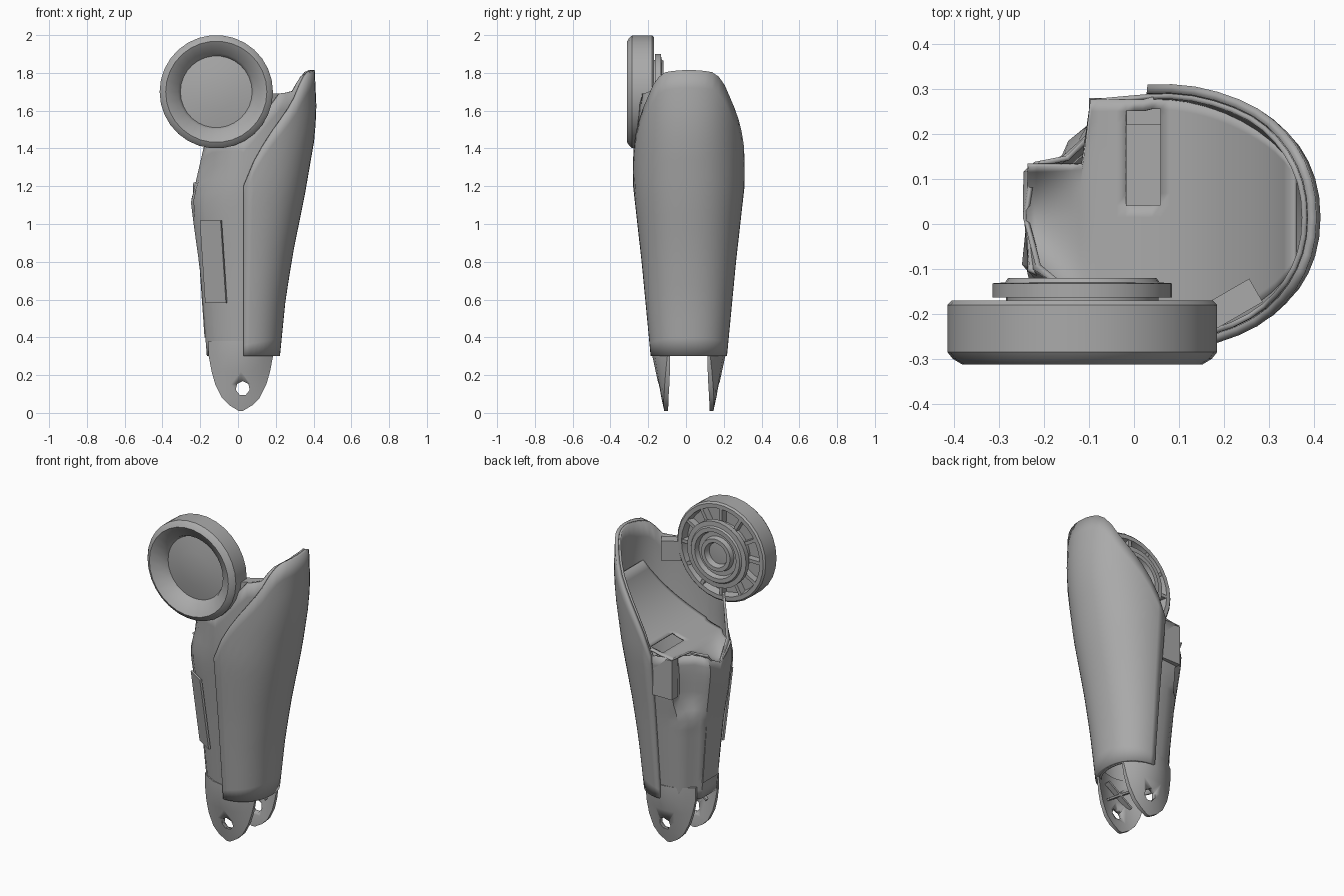
import bpy, bmesh, math
from mathutils import Matrix, Vector

if "Cube" in bpy.data.objects:
    bpy.data.objects.remove(bpy.data.objects["Cube"])

grey = bpy.data.materials.new("plain grey")
grey.use_nodes = True
grey.diffuse_color = (0.4, 0.4, 0.4, 1)
grey.node_tree.nodes["Principled BSDF"].inputs["Base Color"].default_value = (0.4, 0.4, 0.4, 1)

YC, XC = 0.015, 0.03          # leg axis
WX, WZ, WR = -0.115, 1.7, 0.3  # knee joint axis and radius


def interp(table, t):
    if t <= table[0][0]:
        return table[0][1]
    for (a, p), (b, q) in zip(table, table[1:]):
        if t <= b:
            return p + (q - p) * (t - a) / (b - a)
    return table[-1][1]


# Leg silhouettes by height, and rim heights by distance round the shell
OUTER_X = [(.3, .222), (.6, .252), (.85, .292), (1.15, .353), (1.45, .405), (1.6, .416), (1.82, .406)]
INNER_X = [(.3, -.165), (.75, -.2), (1, -.235), (1.12, -.25), (1.22, -.222), (1.3, -.195), (1.45, -.185)]
HALF_Y = [(.3, .202), (.8, .25), (1.2, .295), (1.4, .3)]
SHELL_TOP = [(0, 1.2), (.15, 1.35), (.32, 1.46), (.68, 1.65), (.8, 1.74), (.9, 1.8), (1, 1.815)]
FRONT_TOP = [(0, 1.45), (.3, 1.6), (.5, 1.69), (.7, 1.7), (.85, 1.78), (1, 1.81)]
HOLLOW_FRONT = [(-.235, .12), (-.19, .145), (-.14, .18), (-.09, .235), (XC, .25)]


def finish(name, bm, angle=35):
    mesh = bpy.data.meshes.new(name)
    bm.to_mesh(mesh)
    bm.free()
    mesh.materials.append(grey)
    ob = bpy.data.objects.new(name, mesh)
    bpy.context.collection.objects.link(ob)
    bpy.ops.object.select_all(action='DESELECT')
    ob.select_set(True)
    bpy.context.view_layer.objects.active = ob
    bpy.ops.object.shade_smooth_by_angle(angle=math.radians(angle))
    return ob


def loft(name, rows, closed=False, caps=False, skip=None, thick=0):
    bm = bmesh.new()
    grid = [[bm.verts.new(p) for p in row] for row in rows]
    n = len(rows[0])
    for j in range(len(rows) - 1):
        for i in range(n if closed else n - 1):
            k = (i + 1) % n
            quad = (grid[j][i], grid[j][k], grid[j + 1][k], grid[j + 1][i])
            if not (skip and skip(sum((v.co for v in quad), Vector()) / 4)):
                bm.faces.new(quad)
    if caps:
        bm.faces.new(grid[0][::-1])
        bm.faces.new(grid[-1])
        bmesh.ops.recalc_face_normals(bm, faces=bm.faces)
    ob = finish(name, bm)
    if thick:
        mod = ob.modifiers.new("thickness", 'SOLIDIFY')
        mod.thickness, mod.offset = thick, -1
    return ob


def box(name, centre, size, turn=None):
    bm = bmesh.new()
    bmesh.ops.create_cube(bm, size=1)
    m = Matrix.Translation(centre) @ (turn or Matrix()) @ Matrix.Diagonal((*size, 1))
    bmesh.ops.transform(bm, matrix=m, verts=bm.verts)
    return finish(name, bm)


def lathe(name, profile, x=WX, z=WZ, steps=30):
    bm = bmesh.new()
    verts = [bm.verts.new((x + r, y, z)) for r, y in profile]
    edges = [bm.edges.new(p) for p in zip(verts, verts[1:])]
    bmesh.ops.spin(bm, geom=verts + edges, cent=(x, 0, z), axis=(0, 1, 0),
                   angle=math.tau, steps=steps, use_duplicate=False)
    bmesh.ops.remove_doubles(bm, verts=bm.verts, dist=1e-4)
    bmesh.ops.recalc_face_normals(bm, faces=bm.faces)
    return finish(name, bm)


def round_point(a, z, inset=0):
    # slightly squared half ellipse
    c, s = max(math.cos(a), 0) ** .92, math.copysign(abs(math.sin(a)) ** .92, a)
    return (XC + (interp(OUTER_X, z) - XC - inset) * c,
            YC + (interp(HALF_Y, z) - inset) * s, z)


# Outer half shell with its slanted top rim
ANGLES = [math.radians(-90 + 7.5 * i) for i in range(25)]
ROWS = 16
shell = []
for j in range(ROWS + 1):
    row = []
    for a in ANGLES:
        rim = interp(SHELL_TOP, math.cos(a))
        row.append(round_point(a, .3 + (rim - .3) * j / ROWS))
    shell.append(row)
loft("outer_shell", shell, thick=.02)

# Inner body: liner of the shell, closed on the inner side by a faceted calf.
# Each calf column: upper x and y, lower x and y, rim height
CALF = [(-.35, .97, -.3, .97, 1.21), (-.46, .96, -.55, .9, 1.2), (-.46, .72, -.74, .74, 1.2),
        (-.7, .5, -.8, .6, 1.2), (-.92, .46, -.92, .5, 1.2), (-1, .38, -1, .38, 1.19),
        (-1, 0, -1, 0, 1.13), (-1, -.4, -1, -.4, 1.23), (-.96, -.52, -.94, -.52, 1.42),
        (-.76, -.72, -.76, -.72, 1.45), (-.4, -.92, -.4, -.92, 1.46), (-.15, -.99, -.15, -.99, 1.46)]
body = []
for j in range(ROWS + 1):
    row = []
    for a in ANGLES:
        rim = FRONT_TOP if a < 0 else SHELL_TOP
        z = .3 + (interp(rim, math.cos(a)) - .3) * j / ROWS
        row.append(round_point(a, z, .021))
    for ux, uy, lx, ly, top in CALF:
        z = .3 + (top - .3) * j / ROWS
        nx = interp([(.82, lx), (.92, ux)], z)
        ny = interp([(.82, ly), (.92, uy)], z)
        row.append((XC + (XC - interp(INNER_X, z)) * nx,
                    YC + (interp(HALF_Y, z) - .021) * ny, z))
    body.append(row)
loft("inner_body", body, closed=True, thick=.012)

# Knee hollow: a trough curved about the joint axis, dipping over the calf, with one slot
hollow = []
for j in range(31):
    x = -.237 + .6 * j / 30
    z = WZ - math.sqrt(.25 - (x - WX) ** 2)
    dip = .6 * max(0, -.09 - x)
    front, back = interp(HOLLOW_FRONT, x), .262 if x > -.1 else .12
    if x > XC:
        reach = interp(OUTER_X, z) - XC - .026
        front = back = .268 * max(0, 1 - ((x - XC) / reach) ** 2.2) ** .46
    hollow.append([(x, YC + t * (back if t > 0 else front), z - dip * (1 - t * t))
                   for t in [i / 10 - 1 for i in range(21)]])
loft("knee_hollow", hollow, skip=lambda c: -.01 < c.x < .06 and .03 < c.y < .25, thick=.01)
box("slot_floor", (.025, .13, 1.08), (.16, .24, .02))

# Calf details: raised back block, calf pad and front access plate
box("back_block", (-.02, .25, 1.08), (.16, .06, .24))
box("calf_pad", (-.187, .015, .68), (.02, .15, .56), Matrix.Rotation(math.radians(-4), 4, 'Y'))
box("front_access_plate", (-.13, -.176, .8), (.13, .012, .44),
    Matrix.Rotation(math.radians(-32), 4, 'Z') @ Matrix.Rotation(math.radians(7), 4, 'X'))

# Ankle prongs: hollow curved lugs with a pin hole and crossed ribs inside
WIDTH = [(.01, .01), (.04, .06), (.08, .1), (.15, .135), (.22, .155), (.3, .17), (.38, .17)]
bm = bmesh.new()
bmesh.ops.create_cone(bm, segments=7, radius1=.038, radius2=.038, depth=1, cap_ends=True,
                      matrix=Matrix.Translation((.025, 0, .13)) @ Matrix.Rotation(math.pi / 2, 4, 'X'))
cutter = finish("pin_hole_cutter", bm)
cutter.hide_render = True
cutter.hide_viewport = True
for name, side in (("front", -1), ("back", 1)):
    rings = []
    for z, w in WIDTH:
        outer = .128 + .065 * min(z / .3, 1)
        inner = .112 - .012 * min(z / .1, 1)
        across = [-1, -.75, -.4, 0, .4, .75, 1]
        skin = [max(outer - (outer - inner) * .85 * (w * t / .17) ** 2, inner + .004) for t in across]
        ring = [(.015 + w * t, YC + side * d, z) for t, d in zip(across, skin)]
        ring += [(.015 + w * t, YC + side * max(inner, d - .025), z)
                 for t, d in zip(across[::-1], skin[::-1])]
        rings.append(ring)
    prong = loft(name + "_prong", rings, closed=True, caps=True)
    cut = prong.modifiers.new("pin hole", 'BOOLEAN')
    cut.operation, cut.object, cut.solver = 'DIFFERENCE', cutter, 'EXACT'
    for lean in (-1, 1):
        box(name + "_prong_rib", (.015, YC + side * .13, .25), (.2, .035, .012),
            Matrix.Rotation(lean * .6, 4, 'Y'))

# Knee disc: bevelled rim, dished front and recessed back
lathe("knee_disc", [(0, -.262), (.1, -.257), (.19, -.242), (.203, -.272), (.268, -.312), (.288, -.3),
                    (WR, -.285), (WR, -.18), (.29, -.17), (.265, -.17), (.255, -.215), (0, -.215)])
for i in range(12):
    turn = Matrix.Rotation(math.tau * i / 12, 4, 'Y')
    spot = Vector((WX, -.195, WZ)) + turn @ Vector((.22, 0, 0))
    box("disc_spoke", spot, (.09, .045, .02), turn)

# Hub of stepped rings behind the disc
lathe("knee_hub", [(0, -.22), (.17, -.22), (.17, -.163), (.2, -.163), (.2, -.132), (.172, -.13),
                   (.165, -.12), (.14, -.12), (.132, -.15), (.105, -.15), (.098, -.122),
                   (.075, -.122), (.065, -.155), (0, -.15)])

# Gusset joining disc and shell
box("knee_gusset", (.215, -.18, 1.63), (.13, .06, .12), Matrix.Rotation(math.radians(30), 4, 'Z'))
